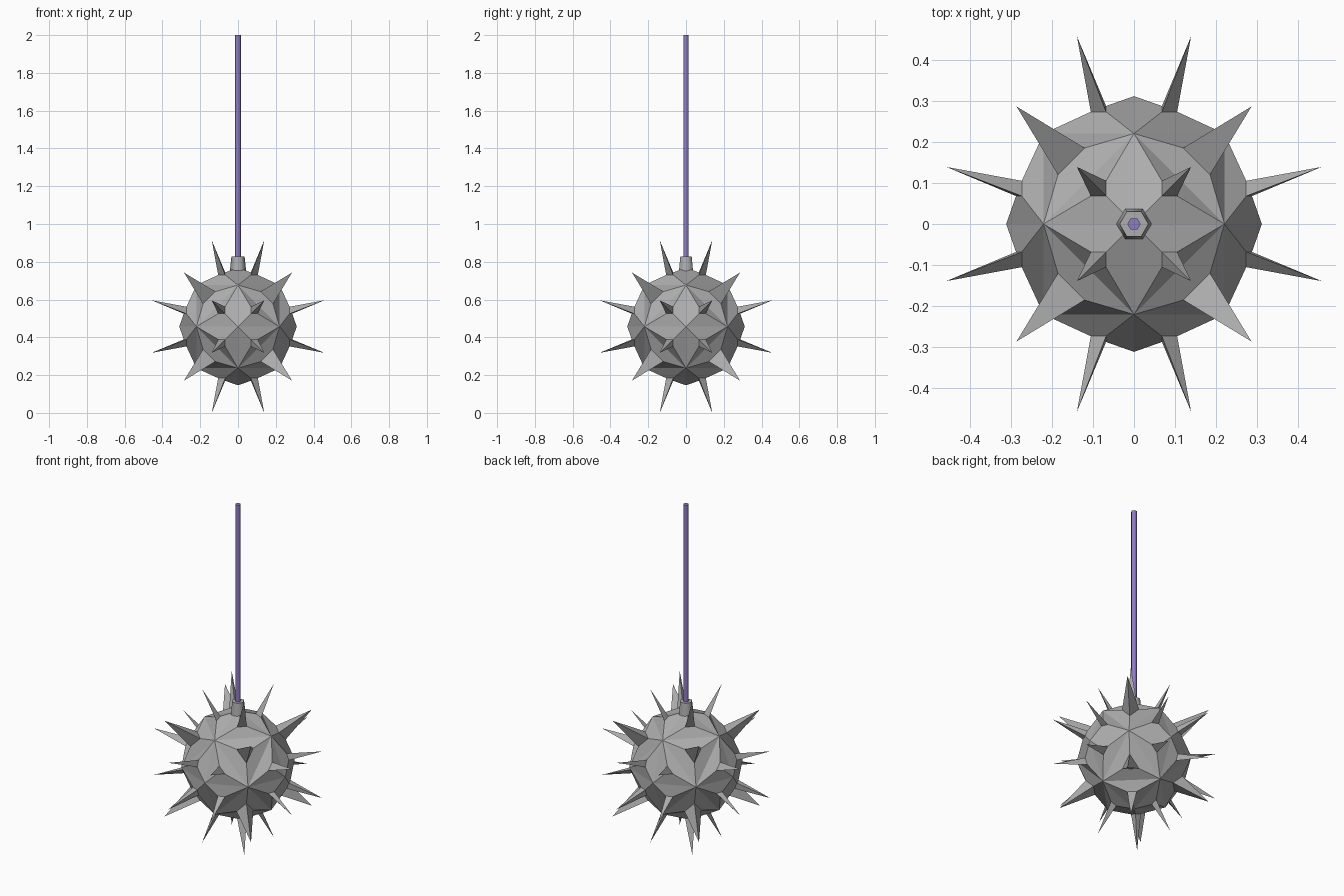
import bpy, bmesh
from mathutils import Vector
from itertools import product

if "Cube" in bpy.data.objects:
    bpy.data.objects.remove(bpy.data.objects["Cube"])

C = Vector((0, 0, 0.457))   # ball centre
R, E = 0.311, 0.22          # axis vertex radius, edge vertex coordinate
GREY = (0.42, 0.42, 0.42, 1)
PURPLE = (0.28, 0.2, 0.55, 1)


def new_object(name, bm, color):
    me = bpy.data.meshes.new(name)
    bm.to_mesh(me)
    bm.free()
    ob = bpy.data.objects.new(name, me)
    bpy.context.collection.objects.link(ob)
    mat = bpy.data.materials.new(name + "_colour")
    mat.diffuse_color = color
    mat.use_nodes = True
    mat.node_tree.nodes["Principled BSDF"].inputs["Base Color"].default_value = mat.diffuse_color
    me.materials.append(mat)
    return ob


def prism(name, z0, z1, r0, r1, color):
    bm = bmesh.new()
    bmesh.ops.create_cone(bm, cap_ends=True, segments=6, radius1=r0, radius2=r1, depth=z1 - z0)
    for v in bm.verts:   # put corners on the x axis
        v.co = Vector((v.co.y, -v.co.x, v.co.z + (z0 + z1) / 2))
    for f in bm.faces:   # smooth sides, flat caps
        f.smooth = len(f.verts) == 4
    return new_object(name, bm, color)


# Spiked ball: each triangle gets a raised inset and a three-sided spike
bm = bmesh.new()


def spiked_triangle(corners, base, tip, sign, turn):
    def vert(p):
        q = [p[(i + turn) % 3] * sign[i] for i in range(3)]
        return bm.verts.new(C + Vector(q))
    a, b, t = [vert(p) for p in corners], [vert(p) for p in base], vert(tip)
    for i in range(3):
        j = (i + 1) % 3
        bm.faces.new((a[i], a[j], b[j], b[i]))
        bm.faces.new((b[i], b[j], t))


for sign in product((1, -1), repeat=3):
    # middle triangle of the octant
    spiked_triangle([(0, E, E), (E, 0, E), (E, E, 0)],
                    [(.12, .185, .185), (.185, .12, .185), (.185, .185, .12)],
                    (.286, .286, .286), sign, 0)
    # three corner triangles
    for turn in range(3):
        spiked_triangle([(0, 0, R), (E, 0, E), (0, E, E)],
                        [(.068, .068, .287), (.105, .068, .273), (.068, .105, .273)],
                        (.139, .139, .457), sign, turn)
bmesh.ops.remove_doubles(bm, verts=bm.verts, dist=0.0005)
bmesh.ops.recalc_face_normals(bm, faces=bm.faces)
new_object("spiked_ball", bm, GREY)

# Hexagonal collar and hanging rod
prism("collar", 0.74, 0.828, 0.044, 0.035, GREY)
prism("hanging_rod", 0.80, 2.0, 0.016, 0.016, PURPLE)
